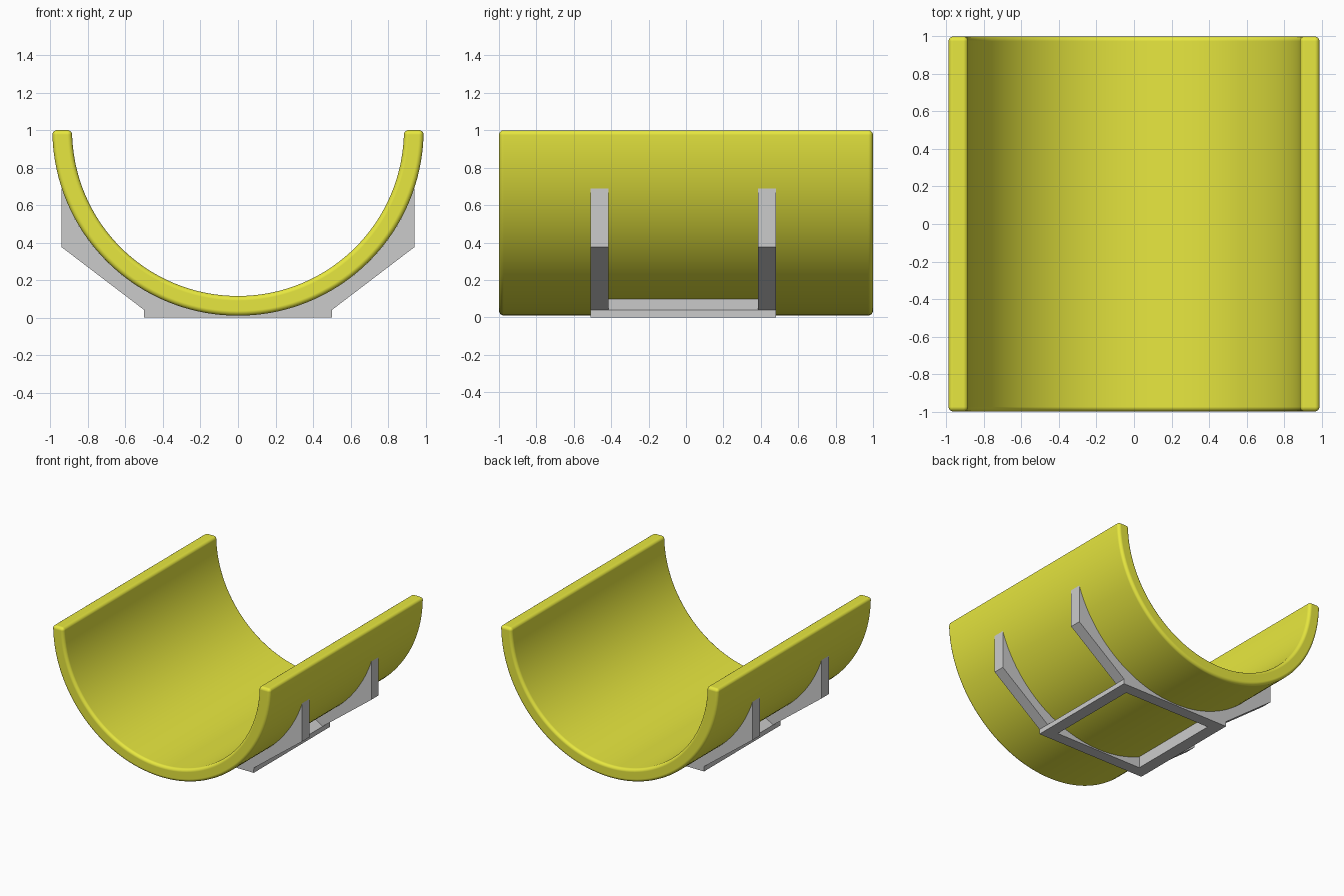
import bpy, bmesh
from math import sin, cos, pi, asin, sqrt

if "Cube" in bpy.data.objects:
    bpy.data.objects.remove(bpy.data.objects["Cube"])

R_OUT, R_IN, ZC = 0.99, 0.885, 1.0


def arc(radius, a0, a1, n):
    # points on the lower half circle, angle measured from straight down
    return [(radius * sin(a0 + (a1 - a0) * i / n),
             ZC - radius * cos(a0 + (a1 - a0) * i / n)) for i in range(n + 1)]


def strip_prism(name, lower, upper, y0, y1, mat=None):
    # closed solid made between two matching (x, z) curves, extruded along y
    bm = bmesh.new()
    rows = [[bm.verts.new((x, y, z)) for x, z in c]
            for y in (y0, y1) for c in (lower, upper)]
    lf, uf, lb, ub = rows
    n = len(lower)
    for a, b in ((lf, uf), (uf, ub), (ub, lb), (lb, lf)):
        for i in range(n - 1):
            bm.faces.new((a[i], a[i + 1], b[i + 1], b[i]))
    for i in (0, n - 1):
        bm.faces.new((lf[i], uf[i], ub[i], lb[i]))
    bmesh.ops.remove_doubles(bm, verts=bm.verts, dist=1e-5)
    bmesh.ops.recalc_face_normals(bm, faces=bm.faces)
    mesh = bpy.data.meshes.new(name)
    bm.to_mesh(mesh)
    bm.free()
    ob = bpy.data.objects.new(name, mesh)
    bpy.context.collection.objects.link(ob)
    if mat:
        mesh.materials.append(mat)
    return ob


yellow = bpy.data.materials.new("yellow")
yellow.diffuse_color = (0.8, 0.8, 0.05, 1)
yellow.use_nodes = True
yellow.node_tree.nodes["Principled BSDF"].inputs["Base Color"].default_value = yellow.diffuse_color

# Half-pipe trough with rounded rims
trough = strip_prism("trough", arc(R_OUT, -pi / 2, pi / 2, 72),
                     arc(R_IN, -pi / 2, pi / 2, 72), -1, 1, yellow)
for p in trough.data.polygons:
    p.use_smooth = True
bev = trough.modifiers.new("rounded_rim", 'BEVEL')
bev.width = 0.025
bev.segments = 4
bev.limit_method = 'ANGLE'
bev.angle_limit = 0.7
bev.use_clamp_overlap = False
bev.harden_normals = True

# Cradle ribs: curved top follows the trough, faceted underside
xe = 0.94


def underside(x):
    ax = abs(x)
    return 0.0 if ax <= 0.5 else 0.04 + (ax - 0.5) / (xe - 0.5) * 0.335


def trough_z(x):
    return ZC - sqrt(R_OUT ** 2 - x * x)


amax = asin(xe / R_OUT)
half_x = [R_OUT * sin(amax * i / 28) for i in range(1, 29)]
half_x = sorted([x for x in half_x if abs(x - 0.5) > 0.01] + [0.5, 0.5001])
xs = [-x for x in reversed(half_x)] + [0.0] + half_x
top = [(x, trough_z(x)) for x in xs]
bottom = [(x, underside(x)) for x in xs]
for name, y0, y1 in (("front_rib", -0.51, -0.415), ("back_rib", 0.385, 0.48)):
    strip_prism(name, bottom, top, y0, y1)

# Side bars joining the ribs into a square base frame
for name, s in (("left_base_bar", -1), ("right_base_bar", 1)):
    strip_prism(name, [(s * 0.4, 0), (s * 0.5, 0)],
                [(s * 0.4, 0.1), (s * 0.5, 0.04)], -0.415, 0.385)
